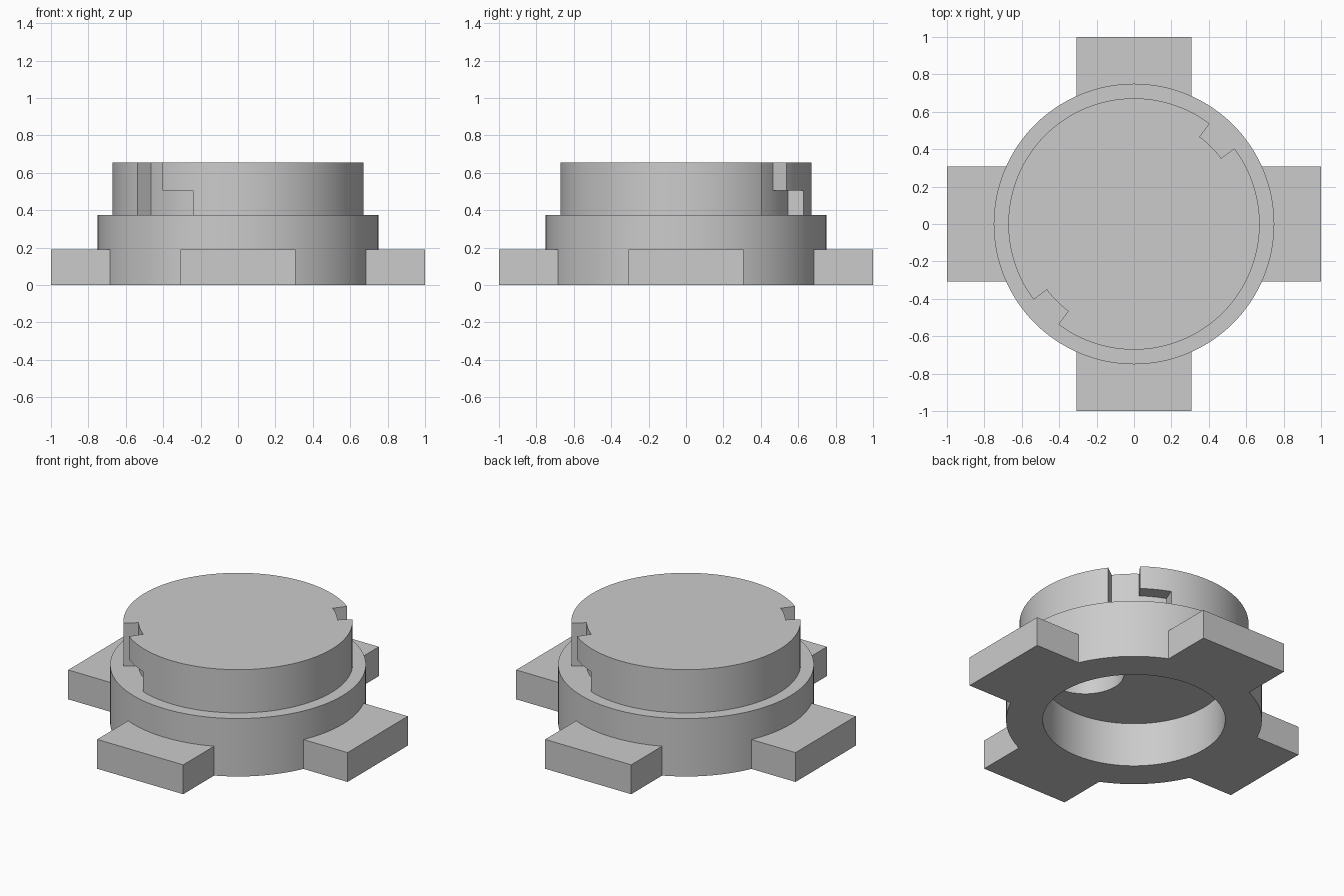
import bpy, bmesh, math

if "Cube" in bpy.data.objects:
    bpy.data.objects.remove(bpy.data.objects["Cube"])

grey = bpy.data.materials.new("plain grey")
grey.diffuse_color = (0.6, 0.6, 0.6, 1)
grey.use_nodes = True
grey.node_tree.nodes["Principled BSDF"].inputs["Base Color"].default_value = grey.diffuse_color
SEG = 128


def add_object(name, bm):
    bmesh.ops.recalc_face_normals(bm, faces=bm.faces)
    mesh = bpy.data.meshes.new(name)
    bm.to_mesh(mesh)
    bm.free()
    mesh.materials.append(grey)
    ob = bpy.data.objects.new(name, mesh)
    bpy.context.collection.objects.link(ob)
    return ob


def prism(name, points, z0, z1):
    """Extrude a flat outline from z0 to z1."""
    bm = bmesh.new()
    face = bm.faces.new([bm.verts.new((x, y, z0)) for x, y in points])
    ext = bmesh.ops.extrude_face_region(bm, geom=[face])["geom"]
    bmesh.ops.translate(bm, vec=(0, 0, z1 - z0),
                        verts=[v for v in ext if isinstance(v, bmesh.types.BMVert)])
    return add_object(name, bm)


def arc(r, a0, a1, n, cx=0, cy=0):
    angles = [math.radians(a0 + (a1 - a0) * i / n) for i in range(n + 1)]
    return [(cx + r * math.cos(a), cy + r * math.sin(a)) for a in angles]


def combine(body, tool, operation):
    mod = body.modifiers.new(operation.lower(), 'BOOLEAN')
    mod.operation = operation
    mod.solver = 'EXACT'
    mod.object = tool
    bpy.context.view_layer.objects.active = body
    bpy.ops.object.modifier_apply(modifier=mod.name)
    bpy.data.objects.remove(tool)


# Stepped round body with an open bore underneath
profile = [(0, 0.285), (0.535, 0.285), (0.535, 0), (0.75, 0),
           (0.75, 0.375), (0.672, 0.375), (0.672, 0.655), (0, 0.655)]
bm = bmesh.new()
verts = [bm.verts.new((r, 0, z)) for r, z in profile]
edges = [bm.edges.new(pair) for pair in zip(verts, verts[1:])]
bmesh.ops.spin(bm, geom=verts + edges, cent=(0, 0, 0), axis=(0, 0, 1),
               angle=2 * math.pi, steps=SEG, use_duplicate=False)
bmesh.ops.remove_doubles(bm, verts=bm.verts, dist=1e-4)
cap = add_object("bayonet_cap", bm)

# Four grip lugs around the base
for k in range(4):
    c, s = round(math.cos(k * math.pi / 2)), round(math.sin(k * math.pi / 2))
    box = [(0.62, -0.308), (1, -0.308), (1, 0.308), (0.62, 0.308)]
    combine(cap, prism("lug", [(c * x - s * y, s * x + c * y) for x, y in box],
                       0, 0.19), 'UNION')

# Two opposite L-shaped locking slots: upright entry, then a foot along the step
for turn in (0, 180):
    for a0, a1, top in ((37, 53, 0.8), (52, 69, 0.505)):
        outline = arc(0.584, a0 + turn, a1 + turn, 8) + arc(0.72, a1 + turn, a0 + turn, 8)
        combine(cap, prism("slot_cutter", outline, 0.375, top), 'DIFFERENCE')

# Off-centre round pocket in the ceiling of the bore
pocket = arc(0.23, 0, 360, 48, 0.25, -0.15)[:-1]
combine(cap, prism("pocket_cutter", pocket, 0.2, 0.5), 'DIFFERENCE')

# Smooth round walls, crisp edges
bpy.ops.object.select_all(action='DESELECT')
cap.select_set(True)
bpy.context.view_layer.objects.active = cap
bpy.ops.object.shade_smooth_by_angle(angle=math.radians(30))
